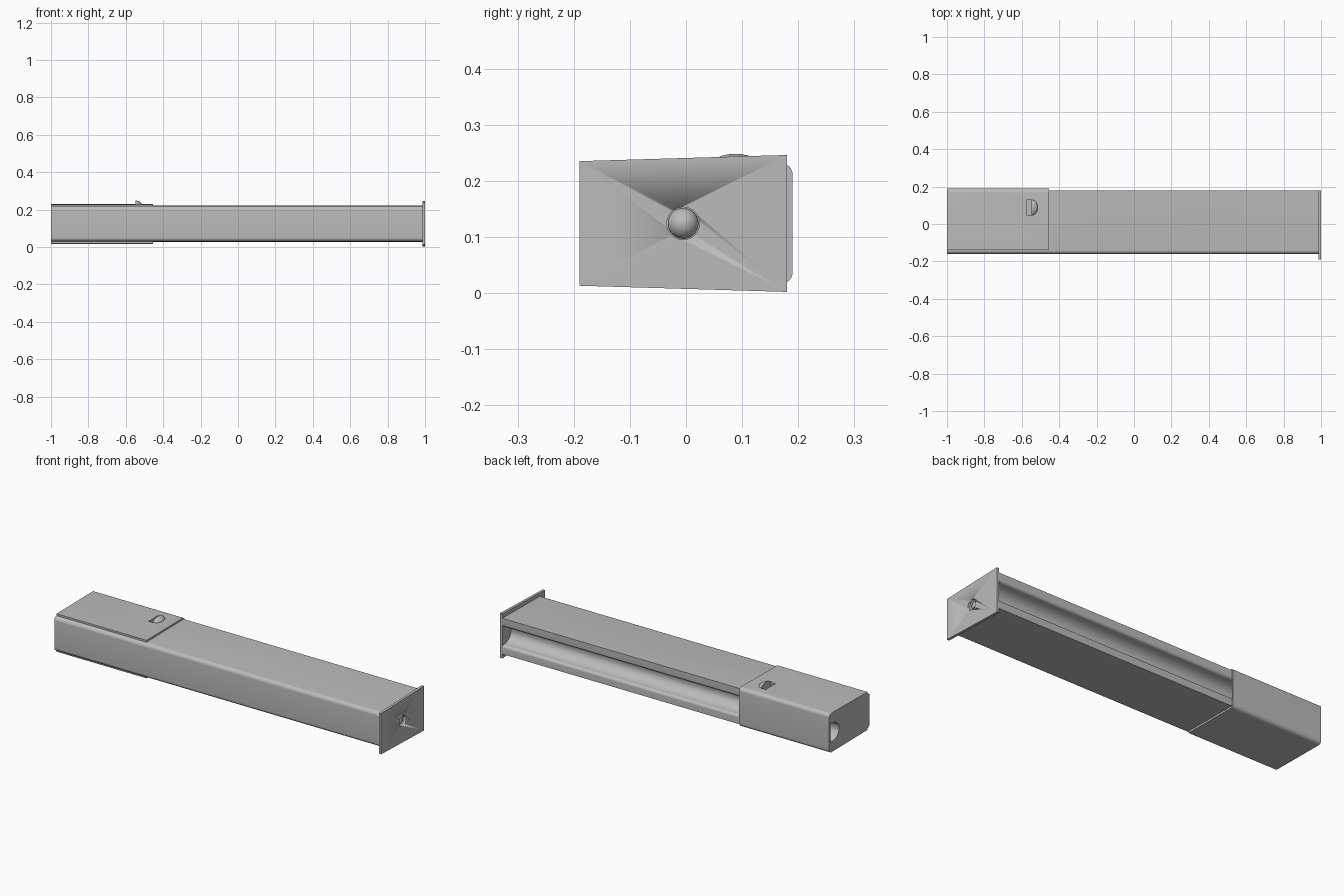
import bpy, bmesh
from math import sin, cos, pi, radians
from mathutils import Matrix

if "Cube" in bpy.data.objects:
    bpy.data.objects.remove(bpy.data.objects["Cube"])

grey = bpy.data.materials.new("plain grey")
grey.use_nodes = True
grey.diffuse_color = (0.5, 0.5, 0.5, 1)
grey.node_tree.nodes["Principled BSDF"].inputs["Base Color"].default_value = (0.5, 0.5, 0.5, 1)

MID = 0.124  # height of the long axis


def make(name, bm, smooth=True):
    bmesh.ops.recalc_face_normals(bm, faces=bm.faces)
    mesh = bpy.data.meshes.new(name)
    bm.to_mesh(mesh)
    bm.free()
    obj = bpy.data.objects.new(name, mesh)
    bpy.context.collection.objects.link(obj)
    mesh.materials.append(grey)
    if smooth:
        bpy.ops.object.select_all(action='DESELECT')
        obj.select_set(True)
        bpy.context.view_layer.objects.active = obj
        bpy.ops.object.shade_smooth_by_angle(angle=radians(35))
    return obj


def extrude(name, points, x0, x1):
    """Extrude a closed (y, z) outline along x."""
    bm = bmesh.new()
    face = bm.faces.new([bm.verts.new((x0, y, z)) for y, z in points])
    out = bmesh.ops.extrude_face_region(bm, geom=[face])
    verts = [v for v in out["geom"] if isinstance(v, bmesh.types.BMVert)]
    bmesh.ops.translate(bm, verts=verts, vec=(x1 - x0, 0, 0))
    return make(name, bm)


def arc(cy, cz, ry, rz, a0, a1, steps=8):
    angles = [radians(a0 + (a1 - a0) * i / steps) for i in range(steps + 1)]
    return [(cy + ry * cos(a), cz + rz * sin(a)) for a in angles]


def mirrored(half):
    """Complete an upper half outline with its reflection below the axis."""
    return half + [(y, 2 * MID - z) for y, z in reversed(half)]


def cut(obj, cutter):
    mod = obj.modifiers.new("cut", 'BOOLEAN')
    mod.object = cutter
    mod.operation = 'DIFFERENCE'
    mod.solver = 'EXACT'
    cutter.hide_render = True
    cutter.hide_set(True)


# Long body with rounded front edges and a rounded groove along the back
R = 0.02
half = arc(-0.16 + R, 0.218 - R, R, R, 180, 90)
half += [(0.18, 0.222)]
half += arc(0.165, MID + 0.065, 0.015, 0.015, 0, -90, 6)
half += arc(0.165, MID, 0.06, 0.05, 90, 180, 12)[:-1]
body = extrude("body", mirrored(half), -1.0, 0.987)

# Sleeve wrapped round the top, back and bottom of the right end
half = [(-0.14, 0.215), (-0.14, 0.228)]
half += arc(0.19 - R, 0.231 - R, R, R, 90, 0)
outer = mirrored(half[1:])
inner = mirrored([(-0.14, 0.2175), (0.1795, 0.2215)])
sleeve = extrude("sleeve", outer + inner[::-1], -1.0, -0.455)

# Tapered end plate
plate = extrude("end_plate", mirrored([(-0.19, 0.235), (0.18, 0.246)]), 0.986, 1.0)

# Round socket through the plate with a domed pin inside
bm = bmesh.new()
bmesh.ops.create_cone(bm, cap_ends=True, segments=32, radius1=0.029, radius2=0.029, depth=0.08,
                      matrix=Matrix.Translation((0.985, -0.005, MID)) @ Matrix.Rotation(pi / 2, 4, 'Y'))
socket = make("socket_cutter", bm)
cut(plate, socket)
cut(body, socket)
bm = bmesh.new()
bmesh.ops.create_uvsphere(bm, u_segments=32, v_segments=16, radius=0.0275,
                          matrix=Matrix.Translation((0.966, -0.005, MID)))
make("domed_pin", bm)

# Slot in the sleeve
bm = bmesh.new()
bmesh.ops.create_cube(bm, size=1, matrix=Matrix.Translation((-0.56, 0.088, 0.225))
                      @ Matrix.Diagonal((0.026, 0.084, 0.05, 1)))
slot = make("slot_cutter", bm, False)
cut(sleeve, slot)
cut(body, slot)

# Half-dome hood beside the slot
bm = bmesh.new()
bmesh.ops.create_uvsphere(bm, u_segments=32, v_segments=16, radius=1,
                          matrix=Matrix.Translation((-0.547, 0.088, 0.229))
                          @ Matrix.Diagonal((0.032, 0.042, 0.019, 1)))
for point, normal in (((-0.547, 0, 0), (-1, 0, 0)), ((0, 0, 0.229), (0, 0, -1))):
    out = bmesh.ops.bisect_plane(bm, geom=bm.verts[:] + bm.edges[:] + bm.faces[:],
                                 plane_co=point, plane_no=normal, clear_outer=True)
    rim = [e for e in out["geom_cut"] if isinstance(e, bmesh.types.BMEdge)]
    bmesh.ops.holes_fill(bm, edges=rim)
make("slot_hood", bm)
